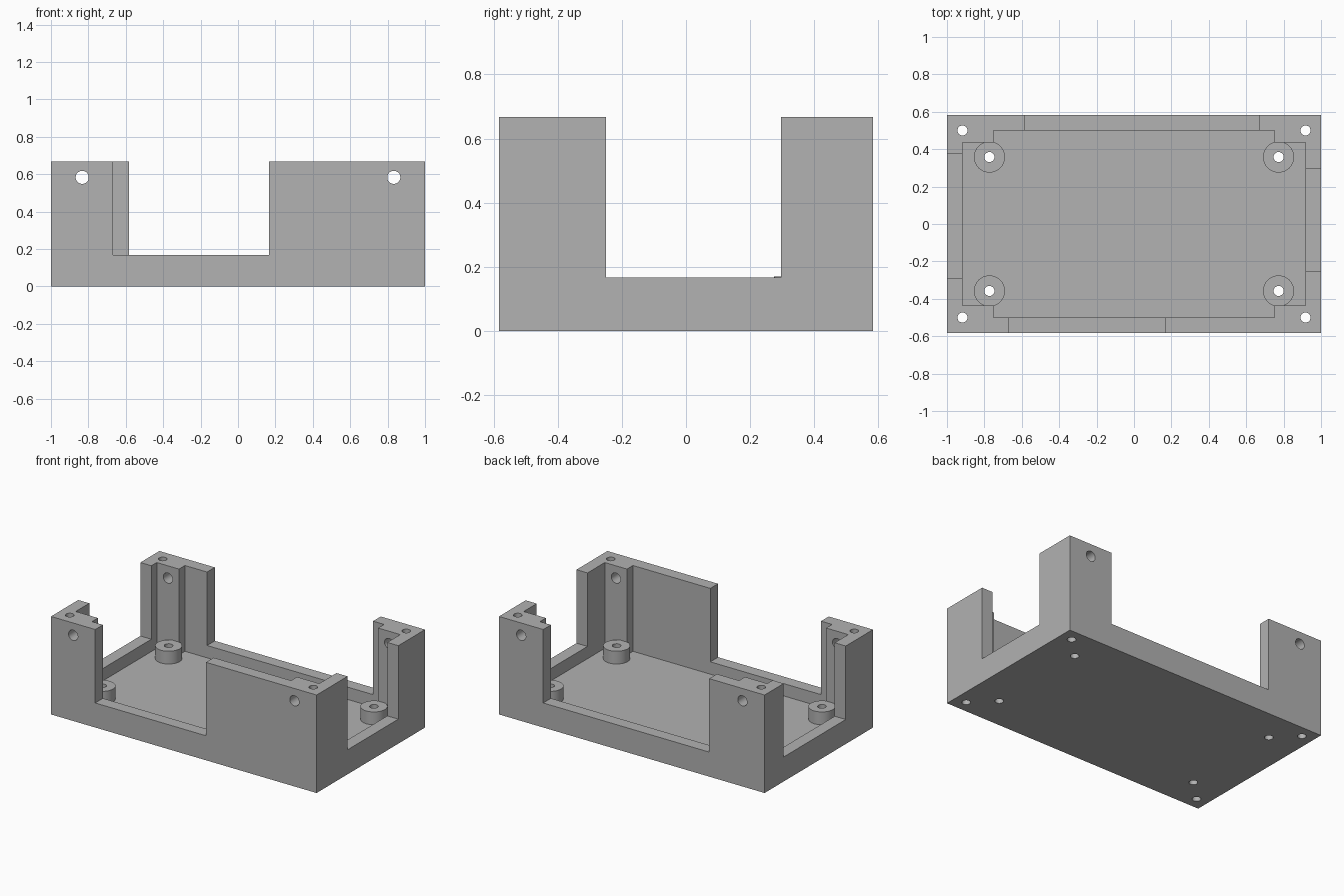
import bpy
import math

cube = bpy.data.objects.get("Cube")
if cube:
    bpy.data.objects.remove(cube, do_unlink=True)

# Overall sizes
HALF_X, HALF_Y, HEIGHT = 1.0, 0.583, 0.667
FLOOR, RIM = 0.083, 0.167
CORNERS = [(sx, sy) for sx in (-1, 1) for sy in (-1, 1)]

grey = bpy.data.materials.new("plain grey")
grey.use_nodes = True
COLOUR = (0.445, 0.445, 0.445, 1)
grey.diffuse_color = COLOUR
grey.node_tree.nodes["Principled BSDF"].inputs["Base Color"].default_value = COLOUR


def box(name, x0, x1, y0, y1, z0, z1):
    bpy.ops.mesh.primitive_cube_add(
        size=1, location=((x0 + x1) / 2, (y0 + y1) / 2, (z0 + z1) / 2))
    ob = bpy.context.object
    ob.name = name
    ob.scale = (x1 - x0, y1 - y0, z1 - z0)
    bpy.ops.object.transform_apply(location=True, rotation=False, scale=True)
    ob.data.materials.append(grey)
    return ob


def cylinder(name, radius, depth, location, along_y=False):
    bpy.ops.mesh.primitive_cylinder_add(
        vertices=32, radius=radius, depth=depth, location=location,
        rotation=(math.pi / 2 if along_y else 0, 0, 0))
    ob = bpy.context.object
    ob.name = name
    ob.data.materials.append(grey)
    return ob


def cut(target, cutter):
    cutter.hide_render = True
    mod = target.modifiers.new("cut", 'BOOLEAN')
    mod.operation = 'DIFFERENCE'
    mod.solver = 'EXACT'
    mod.object = cutter
    bpy.context.view_layer.objects.active = target
    bpy.ops.object.modifier_apply(modifier=mod.name)
    bpy.data.objects.remove(cutter, do_unlink=True)


def smooth(ob):
    bpy.ops.object.select_all(action='DESELECT')
    ob.select_set(True)
    bpy.context.view_layer.objects.active = ob
    bpy.ops.object.shade_smooth_by_angle(angle=math.radians(30))


# Tray body, hollowed by two crossed boxes that leave the corner posts
body = box("enclosure_body", -HALF_X, HALF_X, -HALF_Y, HALF_Y, 0, HEIGHT)
cut(body, box("cavity_long", -0.917, 0.917, -0.436, 0.436, FLOOR, 1))
cut(body, box("cavity_wide", -0.75, 0.75, -0.5, 0.5, FLOOR, 1))

# Wall openings down to the low rim
cut(body, box("front_opening", -0.667, 0.167, -0.7, -0.45, RIM, 1))
cut(body, box("back_opening", -0.583, 0.667, 0.45, 0.7, RIM, 1))
cut(body, box("left_opening", 0.85, 1.1, -0.25, 0.296, RIM, 1))
cut(body, box("right_opening", -1.1, -0.85, -0.29, 0.378, RIM, 1))

# Cross holes through the front and back of the posts
for side in (-1, 1):
    cut(body, cylinder("cross_hole", 0.035, 2, (side * 0.833, 0, 0.583), True))

# Vertical post holes, and round standoffs drilled through the floor
for sx, sy in CORNERS:
    cut(body, cylinder("post_hole", 0.027, 2, (sx * 0.917, sy * 0.5, 0.3)))
    x, y = sx * 0.773, sy * 0.358
    cut(body, cylinder("floor_hole", 0.027, 0.4, (x, y, 0.05)))
    name = ("back" if sy > 0 else "front") + ("_left" if sx > 0 else "_right")
    standoff = cylinder(name + "_standoff", 0.083, 0.12, (x, y, 0.11))
    cut(standoff, cylinder("standoff_hole", 0.027, 0.4, (x, y, 0.11)))
    smooth(standoff)

smooth(body)
